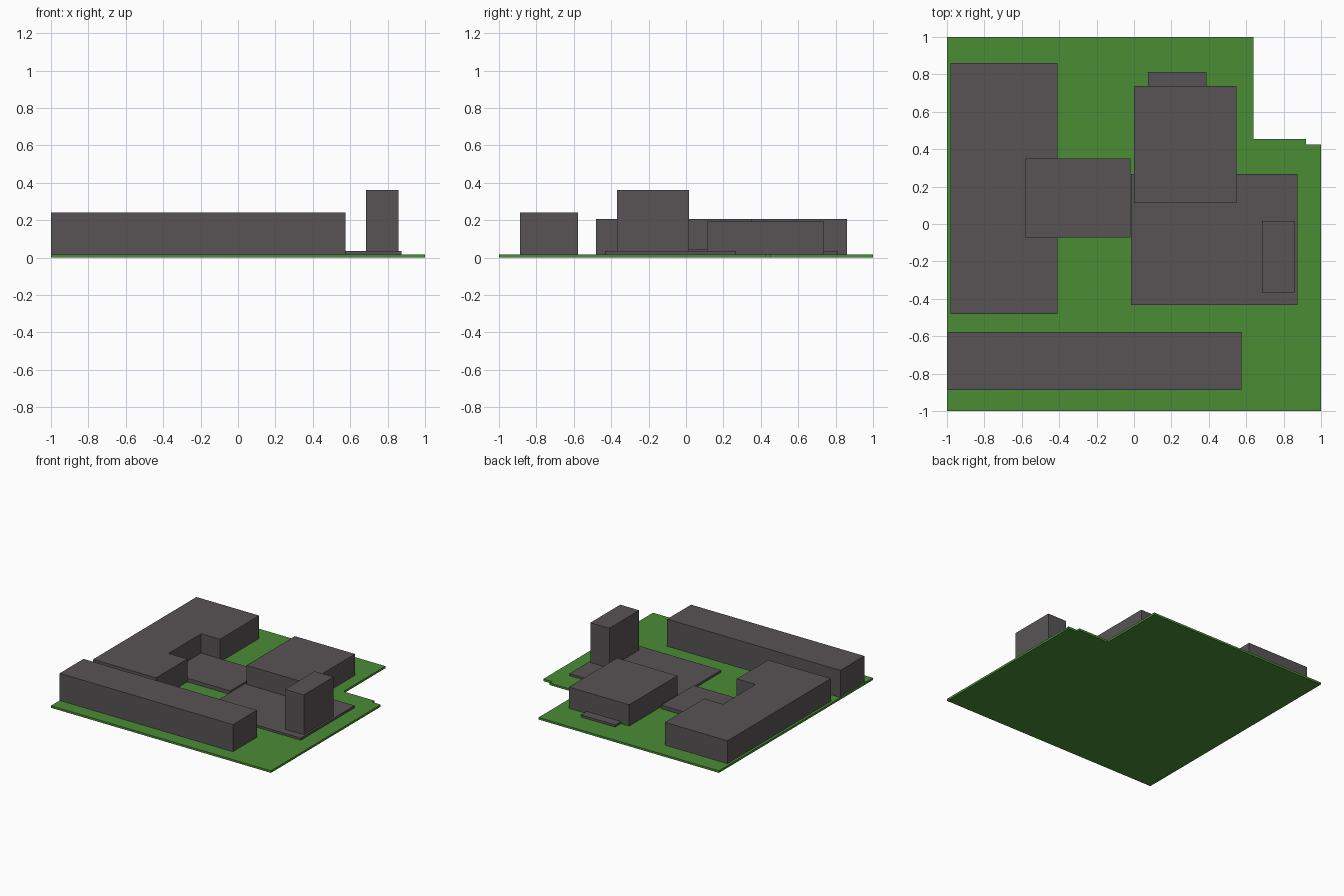
import bpy
import bmesh

cube = bpy.data.objects.get("Cube")
if cube:
    bpy.data.objects.remove(cube, do_unlink=True)


def make_material(name, color):
    mat = bpy.data.materials.new(name)
    mat.use_nodes = True
    mat.diffuse_color = color
    bsdf = next(n for n in mat.node_tree.nodes if n.type == 'BSDF_PRINCIPLED')
    bsdf.inputs["Base Color"].default_value = color
    return mat


green = make_material("grass green", (0.07, 0.265, 0.035, 1))
grey = make_material("warm grey", (0.098, 0.088, 0.094, 1))


def extrude_outline(name, points, z0, z1, mat):
    """Raise a flat outline into a solid with vertical walls."""
    bm = bmesh.new()
    face = bm.faces.new([bm.verts.new((x, y, z0)) for x, y in points])
    top = bmesh.ops.extrude_face_region(bm, geom=[face])["geom"]
    verts = [v for v in top if isinstance(v, bmesh.types.BMVert)]
    bmesh.ops.translate(bm, verts=verts, vec=(0, 0, z1 - z0))
    bmesh.ops.recalc_face_normals(bm, faces=bm.faces)
    mesh = bpy.data.meshes.new(name)
    bm.to_mesh(mesh)
    bm.free()
    mesh.materials.append(mat)
    obj = bpy.data.objects.new(name, mesh)
    bpy.context.collection.objects.link(obj)
    return obj


def block(name, x0, x1, y0, y1, height):
    outline = [(x0, y0), (x1, y0), (x1, y1), (x0, y1)]
    return extrude_outline(name, outline, GROUND, height, grey)


GROUND = 0.017

# Lawn with a stepped cut-out in its back corner
extrude_outline("lawn", [(-1, -1), (1, -1), (1, 0.425), (0.92, 0.425), (0.92, 0.455),
                         (0.64, 0.455), (0.64, 1), (-1, 1)], 0, GROUND, green)

# C-shaped building, its recess taken up by the low link
extrude_outline("recessed_building",
                [(-0.98, -0.48), (-0.41, -0.48), (-0.41, -0.073), (-0.58, -0.073),
                 (-0.58, 0.35), (-0.41, 0.35), (-0.41, 0.86), (-0.98, 0.86)],
                GROUND, 0.205, grey)

# Rectangular buildings and low slabs: x range, y range, top height
block("long_front_building", -1, 0.575, -0.887, -0.577, 0.24)
block("low_link", -0.58, -0.02, -0.073, 0.35, 0.047)
block("podium", -0.017, 0.873, -0.432, 0.267, 0.035)
block("hall", 0, 0.547, 0.112, 0.738, 0.192)
block("back_step", 0.075, 0.387, 0.738, 0.813, 0.035)
block("tower", 0.685, 0.857, -0.37, 0.017, 0.362)
